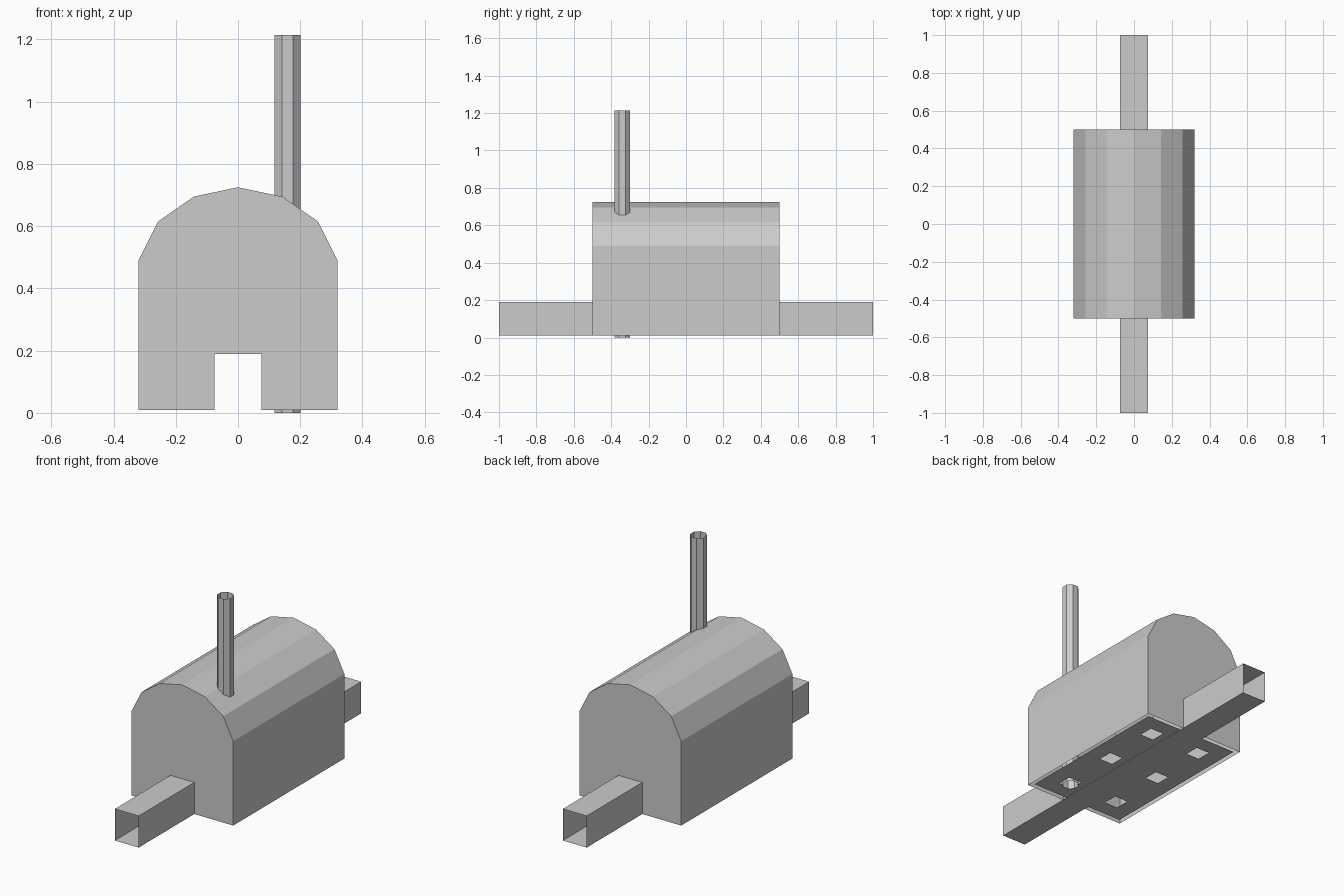
import bpy
import math

if "Cube" in bpy.data.objects:
    bpy.data.objects.remove(bpy.data.objects["Cube"])

TUBE_W, TUBE_TOP, BASE = 0.075, 0.19, 0.01
HALF_LEN = 0.5


def make(name, verts, faces):
    mesh = bpy.data.meshes.new(name)
    mesh.from_pydata(verts, [], faces)
    mesh.update()
    obj = bpy.data.objects.new(name, mesh)
    bpy.context.collection.objects.link(obj)
    return obj


def sleeve(name, ring, offset, skip=()):
    """Thin open-ended shell: a closed ring swept along an offset vector."""
    n = len(ring)
    verts = ring + [tuple(a + b for a, b in zip(p, offset)) for p in ring]
    faces = [(i, (i + 1) % n, (i + 1) % n + n, i + n)
             for i in range(n) if i not in skip]
    return make(name, verts, faces)


# Vaulted body: thin walls and roof, open underneath, end walls notched for the tunnel
right = [(TUBE_W, BASE), (0.32, BASE), (0.32, 0.49), (0.257, 0.615), (0.142, 0.695)]
arch = right[1:] + [(0, 0.725)] + [(-x, z) for x, z in reversed(right[1:])]
notch = [(-TUBE_W, BASE), (-TUBE_W, TUBE_TOP), (TUBE_W, TUBE_TOP), (TUBE_W, BASE)]
profile = arch + notch
n = len(profile)
verts = [(x, y, z) for y in (-HALF_LEN, HALF_LEN) for x, z in profile]
faces = [(i, i + n, i + n + 1, i + 1) for i in range(len(arch) - 1)]
faces += [tuple(range(n)), tuple(reversed(range(n, 2 * n)))]
make("vaulted_body", verts, faces)

# Square tunnel running the full length, open at both ends
sleeve("square_tunnel",
       [(-TUBE_W, -1, BASE), (TUBE_W, -1, BASE), (TUBE_W, -1, TUBE_TOP), (-TUBE_W, -1, TUBE_TOP)],
       (0, 2, 0))

# Floor panels either side of the tunnel, each with three square holes
HOLE = 0.042
ys = [-0.475]
for c in (-0.34, 0, 0.34):
    ys += [c - HOLE, c + HOLE]
ys.append(0.475)
xs = [TUBE_W, 0.16 - HOLE, 0.16 + HOLE, 0.297]
for side, name in ((1, "right_floor"), (-1, "left_floor")):
    verts = [(side * x, y, 0.013) for y in ys for x in xs]
    faces = []
    for j in range(len(ys) - 1):
        for i in range(3):
            if i == 1 and j % 2 == 1:
                continue
            a = j * 4 + i
            f = (a, a + 4, a + 5, a + 1)
            faces.append(f if side == 1 else f[::-1])
    make(name, verts, faces)

# Octagonal chimney pipe standing in one of the floor holes
R = 0.045
ring = [(0.159 + R * math.cos(math.radians(22.5 + 45 * k)),
         -0.34 + R * math.sin(math.radians(22.5 + 45 * k)), 0) for k in range(8)]
sleeve("chimney_pipe", ring, (0, 0, 1.215))
